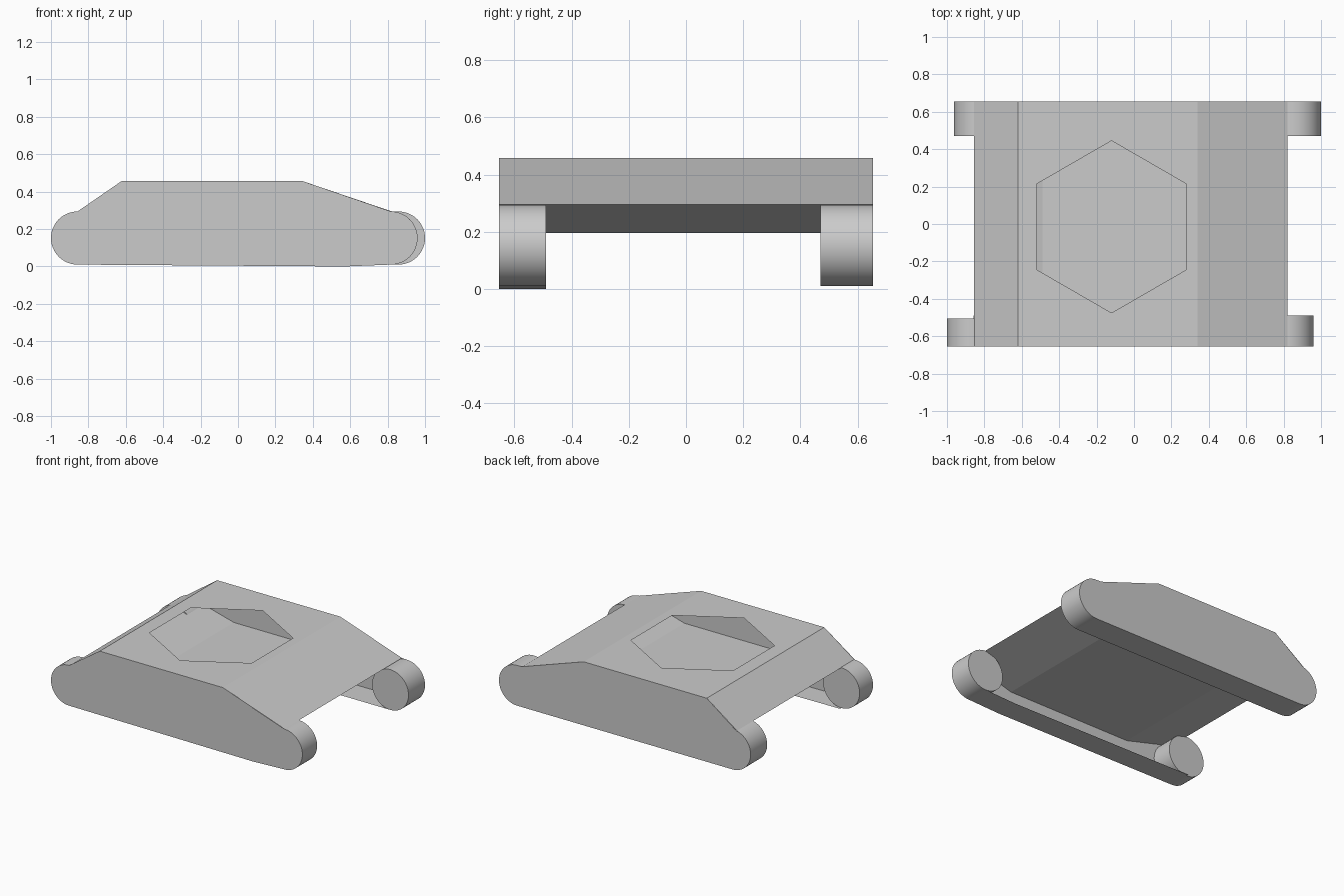
import bpy, bmesh, math
from mathutils import Vector

if bpy.data.objects.get("Cube"):
    bpy.data.objects.remove(bpy.data.objects["Cube"])

grey = bpy.data.materials.new("plain grey")
grey.use_nodes = True
grey.diffuse_color = (0.6, 0.6, 0.6, 1)
grey.node_tree.nodes["Principled BSDF"].inputs["Base Color"].default_value = (0.6, 0.6, 0.6, 1)

HALF = 0.654            # half width of the hull
R, CZ = 0.142, 0.152    # roller radius and axis height


def finish(name, bm, smooth=False):
    """Turn a bmesh into a named object."""
    me = bpy.data.meshes.new(name)
    bm.to_mesh(me)
    bm.free()
    me.materials.append(grey)
    ob = bpy.data.objects.new(name, me)
    bpy.context.collection.objects.link(ob)
    if smooth:
        bpy.ops.object.select_all(action='DESELECT')
        ob.select_set(True)
        bpy.context.view_layer.objects.active = ob
        bpy.ops.object.shade_smooth_by_angle(angle=math.radians(35))
    return ob


def sheet(name, path, y0, y1):
    """Sweep an x-z path across y as an open surface."""
    bm = bmesh.new()
    rows = [[bm.verts.new((x, y, z)) for x, z in path] for y in (y0, y1)]
    for i in range(len(path) - 1):
        bm.faces.new((rows[0][i], rows[0][i + 1], rows[1][i + 1], rows[1][i]))
    return finish(name, bm)


def arc(cx, a0, a1, n=24):
    steps = [math.radians(a0 + (a1 - a0) * i / n) for i in range(n + 1)]
    return [(cx + R * math.cos(a), CZ + R * math.sin(a)) for a in steps]


# Hull slopes and underside
tail, crest_l, crest_r, nose = (-0.855, 0.292), (-0.62, 0.458), (0.34, 0.458), (0.82, 0.295)
sheet("right_end_slope", [tail, crest_l], -HALF, HALF)
sheet("left_end_slope", [crest_r, nose], -HALF, HALF)
sheet("hull_underside", [nose, (0.47, 0.195), (-0.49, 0.195), tail], -HALF, HALF)

# Roof deck with a hexagonal opening
bm = bmesh.new()
outer = [(crest_l[0], -HALF), (crest_r[0], -HALF), (crest_r[0], HALF), (crest_l[0], HALF)]
hexagon = [(-0.12 + 0.46 * math.cos(math.radians(30 + 60 * k)),
            -0.015 + 0.46 * math.sin(math.radians(30 + 60 * k))) for k in range(6)]
edges = []
for loop in (outer, hexagon):
    vs = [bm.verts.new((x, y, crest_l[1])) for x, y in loop]
    edges += [bm.edges.new((vs[i], vs[i - 1])) for i in range(len(vs))]
bmesh.ops.triangle_fill(bm, edges=edges, use_beauty=True, use_dissolve=False, normal=Vector((0, 0, 1)))
finish("roof_deck", bm)


def roller(name, cx, y_out, y_in):
    """End roller, closed on its inner side."""
    bm = bmesh.new()
    ring = arc(cx, 0, 360, 48)[:-1]
    a = [bm.verts.new((x, y_out, z)) for x, z in ring]
    b = [bm.verts.new((x, y_in, z)) for x, z in ring]
    for i in range(len(ring)):
        bm.faces.new((a[i - 1], a[i], b[i], b[i - 1]))
    bm.faces.new(b)
    bmesh.ops.recalc_face_normals(bm, faces=bm.faces)
    if sum(f.normal.y for f in bm.faces) * (y_in - y_out) < 0:
        bmesh.ops.reverse_faces(bm, faces=bm.faces)
    finish(name, bm, True)


def side(label, y, cl, cr, in_l, in_r, top_angle, dip):
    """Side plate, bottom ledge and the two end rollers."""
    base = [(cl, CZ - R), (0.57, dip), (cr, CZ - R)]
    outline = base[1:2] + arc(cr, 270, 450)
    if cr > nose[0]:
        outline.append(nose)
    outline += [crest_r, crest_l] + arc(cl, top_angle, 270)
    bm = bmesh.new()
    f = bm.faces.new([bm.verts.new((x, y, z)) for x, z in outline])
    f.normal_update()
    if f.normal.y * y < 0:
        f.normal_flip()
    finish(label + "_side_plate", bm)
    sheet(label + "_bottom_ledge", base, y, math.copysign(min(abs(in_l), abs(in_r)), y))
    roller(label + "_right_roller", cl, y, in_l)
    roller(label + "_left_roller", cr, y, in_r)


side("front", -HALF, -0.858, 0.818, -0.505, -0.49, 90, 0.0)
side("back", HALF, -0.82, 0.858, 0.47, 0.47, 102, 0.01)
